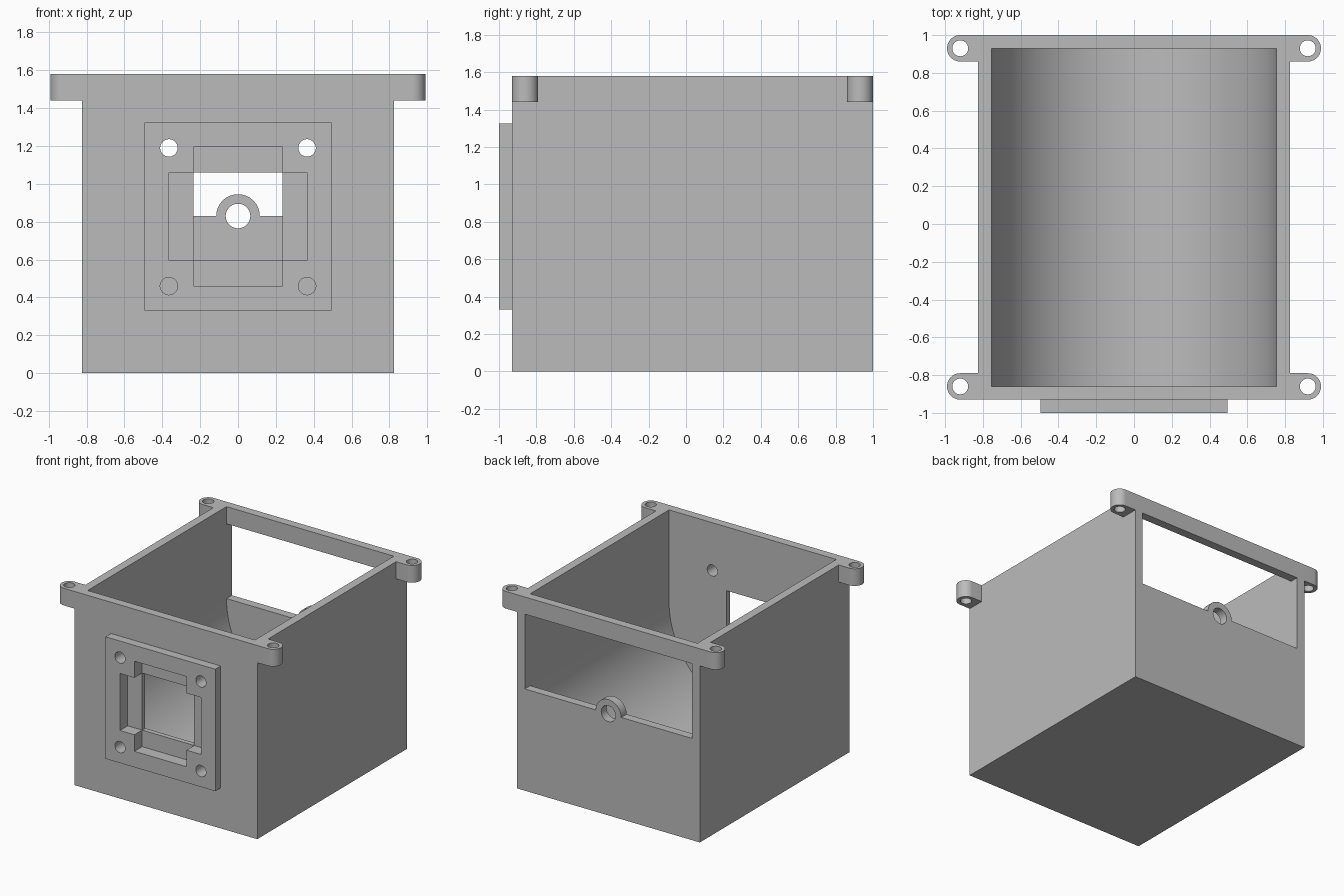
import bpy
import bmesh
from math import pi, cos, sin, radians

if "Cube" in bpy.data.objects:
    bpy.data.objects.remove(bpy.data.objects["Cube"], do_unlink=True)

grey = bpy.data.materials.new("plain grey")
grey.use_nodes = True
colour = (0.5, 0.5, 0.5, 1)
grey.diffuse_color = colour
grey.node_tree.nodes["Principled BSDF"].inputs["Base Color"].default_value = colour


def arc(cx, cy, r, start, end, steps):
    """Points along an arc, both ends included."""
    angles = [start + (end - start) * i / steps for i in range(steps + 1)]
    return [(cx + r * cos(a), cy + r * sin(a)) for a in angles]


def circle(cx, cy, r, steps=48):
    return arc(cx, cy, r, 0, 2 * pi, steps)[:-1]


def rect(u0, u1, v0, v1):
    return [(u0, v0), (u1, v0), (u1, v1), (u0, v1)]


def prism(name, profile, lo, hi, axis="y"):
    """Extrude a closed profile along y (profile in xz) or z (profile in xy)."""
    bm = bmesh.new()

    def place(p, d):
        return (p[0], d, p[1]) if axis == "y" else (p[0], p[1], d)

    ends = [[bm.verts.new(place(p, d)) for p in profile] for d in (lo, hi)]
    for ring in ends:
        bm.faces.new(ring)
    n = len(profile)
    for i in range(n):
        j = (i + 1) % n
        bm.faces.new((ends[0][i], ends[0][j], ends[1][j], ends[1][i]))
    bmesh.ops.recalc_face_normals(bm, faces=bm.faces)
    mesh = bpy.data.meshes.new(name)
    bm.to_mesh(mesh)
    bm.free()
    obj = bpy.data.objects.new(name, mesh)
    obj.data.materials.append(grey)
    bpy.context.collection.objects.link(obj)
    return obj


def combine(target, tool, operation):
    """Apply a boolean and discard the tool."""
    mod = target.modifiers.new(tool.name, "BOOLEAN")
    mod.operation = operation
    mod.solver = "EXACT"
    mod.object = tool
    bpy.context.view_layer.objects.active = target
    bpy.ops.object.modifier_apply(modifier=mod.name)
    bpy.data.objects.remove(tool, do_unlink=True)


AXIS_Z = 0.83      # height of the shaft and of the trough's centre
INNER = 0.755      # half width of the cavity
SIDES = (-1, 1)

# Outer block and raised front mounting plate
housing = prism("housing", rect(-0.825, 0.825, -0.93, 1.0), 0, 1.58, "z")
combine(housing, prism("front_plate", rect(-0.495, 0.495, 0.33, 1.325), -1.0, -0.9), "UNION")

# Rounded screw lugs at the top corners
for y in (-0.86, 0.93):
    for s in SIDES:
        tip = arc(0.92, y, 0.07, -pi / 2, pi / 2, 24)
        outline = [(s * u, v) for u, v in [(0.79, y - 0.07)] + tip + [(0.79, y + 0.07)]]
        combine(housing, prism("lug", outline, 1.44, 1.58, "z"), "UNION")

# Cavity with a half-round floor
trough = arc(0, AXIS_Z, INNER, pi, 2 * pi, 96) + [(INNER, 1.8), (-INNER, 1.8)]
combine(housing, prism("cavity", trough, -0.86, 0.93), "DIFFERENCE")

# Rear window, leaving half a bearing ring standing on its sill
window = ([(-INNER, AXIS_Z)] + arc(0, AXIS_Z, 0.115, pi, 0, 40)
          + [(INNER, AXIS_Z), (INNER, 1.44), (-INNER, 1.44)])
combine(housing, prism("window", window, 0.85, 1.1), "DIFFERENCE")
combine(housing, prism("shaft_hole", circle(0, AXIS_Z, 0.065), 0.85, 1.1), "DIFFERENCE")

# Cross-shaped pocket in the plate with a rectangular opening through its centre
a, b = 0.235, 0.365
z0, z1, z2, z3 = 0.46, 0.595, 1.06, 1.195
cross = [(-a, z0), (a, z0), (a, z1), (b, z1), (b, z2), (a, z2),
         (a, z3), (-a, z3), (-a, z2), (-b, z2), (-b, z1), (-a, z1)]
combine(housing, prism("pocket", cross, -1.1, -0.9), "DIFFERENCE")
combine(housing, prism("opening", rect(-a, a, z1, z2), -1.1, -0.8), "DIFFERENCE")

# Screw holes through the plate and the lugs
for s in SIDES:
    for z in (0.46, 1.19):
        combine(housing, prism("plate_hole", circle(s * b, z, 0.046), -1.1, -0.8), "DIFFERENCE")
    for y in (-0.86, 0.93):
        combine(housing, prism("lug_hole", circle(s * 0.92, y, 0.042), 1.3, 1.7, "z"), "DIFFERENCE")

# Smooth curved walls, keep edges crisp
bpy.ops.object.select_all(action="DESELECT")
housing.select_set(True)
bpy.context.view_layer.objects.active = housing
bpy.ops.object.shade_smooth_by_angle(angle=radians(30))
